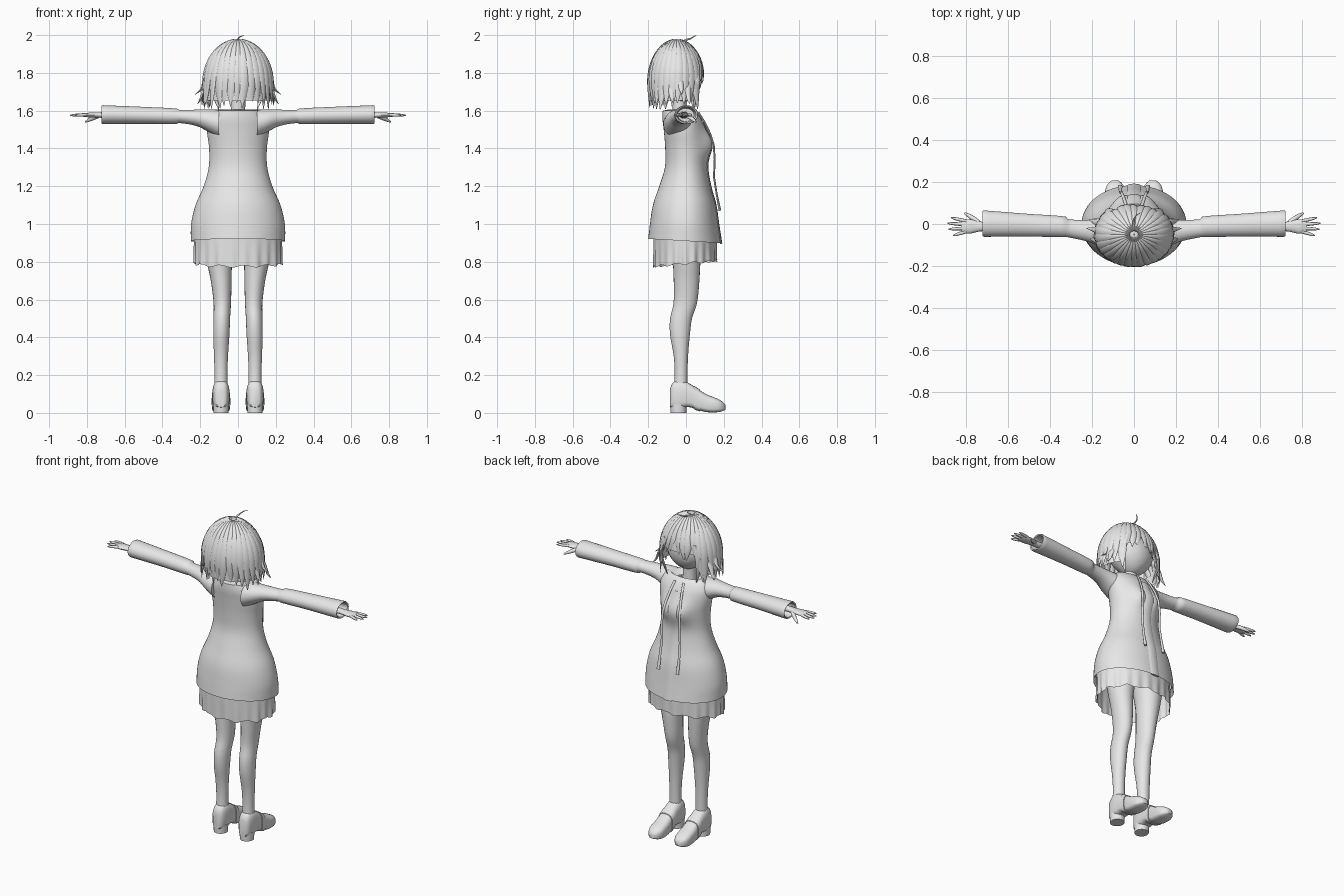
import bpy, bmesh, random
from math import sin, cos, pi, sqrt, exp, radians
from mathutils import Vector

random.seed(4)
if "Cube" in bpy.data.objects:
    bpy.data.objects.remove(bpy.data.objects["Cube"])

grey = bpy.data.materials.new("plain_grey")
grey.use_nodes = True
grey.diffuse_color = (0.8, 0.8, 0.8, 1)
grey.node_tree.nodes["Principled BSDF"].inputs["Base Color"].default_value = grey.diffuse_color


def finish(name, bm, mirror=False, angle=50):
    """Turn a bmesh into a smooth shaded object, optionally mirrored in x."""
    bmesh.ops.recalc_face_normals(bm, faces=bm.faces)
    mesh = bpy.data.meshes.new(name)
    bm.to_mesh(mesh)
    bm.free()
    mesh.materials.append(grey)
    for poly in mesh.polygons:
        poly.use_smooth = True
    mesh.set_sharp_from_angle(angle=radians(angle))
    obj = bpy.data.objects.new(name, mesh)
    bpy.context.scene.collection.objects.link(obj)
    if mirror:
        mod = obj.modifiers.new("mirror", 'MIRROR')
        mod.use_mirror_merge = False
    return obj


def add_loft(bm, rings, caps=True):
    loops = [[bm.verts.new(p) for p in ring] for ring in rings]
    n = len(loops[0])
    for a, b in zip(loops, loops[1:]):
        for i in range(n):
            j = (i + 1) % n
            bm.faces.new((a[i], a[j], b[j], b[i]))
    if caps:
        bm.faces.new(loops[0])
        bm.faces.new(loops[-1])


def add_tube(bm, path, sizes, up, sides=8):
    """Elliptic tube along a path; sizes are (half width, half height), up gives the height side."""
    path = [Vector(p) for p in path]
    rings = []
    for i, p in enumerate(path):
        tangent = path[min(i + 1, len(path) - 1)] - path[max(i - 1, 0)]
        side = tangent.cross(up(p)).normalized()
        high = side.cross(tangent).normalized()
        w, h = sizes[i]
        rings.append([p + side * w * cos(k * 2 * pi / sides) + high * h * sin(k * 2 * pi / sides)
                      for k in range(sides)])
    add_loft(bm, rings)


def interp(keys, x):
    """Smooth interpolation through rows of (position, values...)."""
    i = 0
    while i < len(keys) - 2 and x > keys[i + 1][0]:
        i += 1
    a, b = keys[i], keys[i + 1]
    prev, nxt = keys[max(i - 1, 0)], keys[min(i + 2, len(keys) - 1)]
    span = b[0] - a[0]
    t = (x - a[0]) / span
    out = []
    for c in range(1, len(a)):
        m0 = (b[c] - prev[c]) / (b[0] - prev[0]) * span
        m1 = (nxt[c] - a[c]) / (nxt[0] - a[0]) * span
        out.append((2*t**3 - 3*t*t + 1) * a[c] + (t**3 - 2*t*t + t) * m0
                   + (3*t*t - 2*t**3) * b[c] + (t**3 - t*t) * m1)
    return out


def steps(a, b, n):
    return [a + (b - a) * i / n for i in range(n + 1)]


def angles(n):
    return [2 * pi * i / n for i in range(n)]


def skyward(p):
    return Vector((0, 0, 1))


def forward(p):
    return Vector((0, 1, 0))


# Jacket body: rows of height, half width, back depth, front depth
BODY = [(.91, .25, .2, .185), (1, .248, .19, .17), (1.1, .225, .175, .155), (1.2, .182, .142, .128),
        (1.3, .155, .112, .112), (1.4, .153, .11, .115), (1.5, .165, .118, .1),
        (1.56, .16, .125, .08), (1.6, .13, .123, .05)]


def bust(x, z):
    return .035 * exp(-((abs(x) - .06) / .05) ** 2 - ((z - 1.43) / .065) ** 2)


def body_ring(z, scale=1, lift=0):
    hx, back, front = interp(BODY, z)
    ring = []
    for a in angles(64):
        x, s = hx * cos(a), sin(a)
        y = s * (front if s > 0 else back) + (bust(x, z) * s if s > 0 else 0)
        tilt = .012 * s * max(0, (1.1 - z) / .2)
        ring.append(Vector((x * scale, y * scale, z + lift - tilt)))
    return ring


def front_y(x, z):
    hx, back, front = interp(BODY, z)
    s = sqrt(max(0, 1 - (x / hx) ** 2))
    return s * (front + bust(x, z))


bm = bmesh.new()
rings = [body_ring(.91, .93, .03)] + [body_ring(z) for z in steps(.91, 1.6, 34)]
rings += [body_ring(1.6, .75, .006), body_ring(1.6, .5, -.02)]
add_loft(bm, rings, caps=False)
finish("jacket_body", bm)

# Front placket and hanging drawstrings
bm = bmesh.new()
heights = steps(1.54, .905, 24)
add_tube(bm, [(0, front_y(.03, z) + .002, z - .01 * max(0, (1.1 - z) / .2)) for z in heights],
         [(.03, .006)] * 25, forward)
finish("front_placket", bm)
bm = bmesh.new()
cord = [(x, front_y(x, z) + .01, z) for x, z in ((.03, 1.59), (.04, 1.54), (.05, 1.48), (.058, 1.42))]
cord += [(.062, .152, 1.34), (.062, .148, 1.25), (.065, .162, 1.16), (.066, .18, 1.07)]
add_tube(bm, cord, [(.008, .005)] * 7 + [(.011, .007)], forward)
finish("drawstring", bm, True)

# Pleated skirt, open below
bm = bmesh.new()
rings = []
for t in steps(0, 1, 6):
    ring = []
    for a in angles(132):
        f = 1 + t * (.022 * cos(22 * a) + .012 * sin(9 * a))
        drop = .17 - .015 * sin(a) + .006 * cos(11 * a)
        ring.append((.232 * f * cos(a), -.005 + .168 * f * sin(a), .96 - t * drop))
    rings.append(ring)
add_loft(bm, rings, caps=False)
finish("pleated_skirt", bm, angle=80)

# Sleeves, hollow at the cuff: rows of x, centre z, half z, centre y, half y
SLEEVE = [(.1, 1.53, .075, -.04, .08), (.16, 1.548, .058, -.04, .068), (.22, 1.562, .043, -.032, .052),
          (.315, 1.57, .035, -.02, .043), (.325, 1.57, .041, -.014, .049),
          (.5, 1.575, .045, -.006, .054), (.72, 1.579, .05, .002, .063)]


def sleeve_ring(x, scale=1):
    cz, hz, cy, hy = interp(SLEEVE, x)
    return [(x, cy + hy * scale * cos(a), cz + hz * scale * sin(a)) for a in angles(28)]


bm = bmesh.new()
rings = [sleeve_ring(x) for x in steps(.1, .315, 12) + steps(.325, .715, 16)]
rings += [sleeve_ring(.722, .95), sleeve_ring(.718, .82), sleeve_ring(.64, .72)]
add_loft(bm, rings)
finish("sleeve", bm, True)

# Hands: palm, four fingers and a thumb
bm = bmesh.new()
palm = [(.62, .022, .02), (.7, .02, .017), (.74, .024, .014), (.78, .034, .013), (.815, .033, .011), (.825, .028, .006)]
add_tube(bm, [(x, -.012, 1.577) for x, w, h in palm], [(w, h) for x, w, h in palm], skyward, 14)
for root, tip, reach in ((.014, .03, .872), (-.003, .004, .889), (-.02, -.025, .884), (-.036, -.055, .862)):
    pts = [(x, root + (tip - root) * t, 1.579 - .004 * t)
           for t, x in zip(steps(0, 1, 4), steps(.8, reach, 4))]
    add_tube(bm, pts, [(r, r) for r in (.008, .0085, .008, .007, .003)], skyward)
thumb = [(.74, .005, 1.572), (.765, .025, 1.562), (.79, .042, 1.55), (.808, .052, 1.54)]
add_tube(bm, thumb, [(r, r) for r in (.012, .012, .009, .004)], skyward)
finish("hand", bm, True)

# Legs: rows of height, centre x, half x, centre y, half y
LEG = [(.1, .09, .036, -.03, .038), (.2, .09, .034, -.026, .034), (.3, .09, .037, -.027, .038),
       (.42, .088, .043, -.032, .053), (.5, .086, .044, -.026, .058), (.58, .083, .046, -.004, .062),
       (.7, .089, .055, .003, .068), (.8, .098, .067, .003, .074), (.96, .1, .09, 0, .1)]
bm = bmesh.new()
rings = []
for z in steps(.1, .96, 32):
    cx, hx, cy, hy = interp(LEG, z)
    rings.append([(cx + hx * cos(a), cy + hy * sin(a), z) for a in angles(24)])
add_loft(bm, rings)
finish("leg", bm, True)

# Shoes: rows of y, half width, bottom, top
SHOE = [(-.084, .024, .03, .13), (-.07, .036, .026, .16), (-.03, .044, .026, .175), (.02, .045, .03, .155),
        (.06, .045, .016, .128), (.11, .048, .004, .098), (.16, .047, .003, .078),
        (.19, .036, .008, .062), (.208, .016, .016, .045)]


def shoe_ring(y, grow=0):
    w, low, high = interp(SHOE, y)
    mid, half = (low + high) / 2, (high - low) / 2 + grow
    ring = []
    for a in angles(24):
        c, s = cos(a), sin(a)
        power = .75 if s > 0 else .4
        ring.append((.09 + (w + grow) * (1 if c > 0 else -1) * abs(c) ** .7, y,
                     mid + half * (1 if s > 0 else -1) * abs(s) ** power))
    return ring


bm = bmesh.new()
add_loft(bm, [shoe_ring(y) for y in steps(-.084, .208, 26)])
finish("shoe", bm, True)
bm = bmesh.new()
add_loft(bm, [shoe_ring(y, .004) for y in (.045, .055, .065, .075)])
finish("shoe_strap", bm, True)
bm = bmesh.new()
add_loft(bm, [[(.09 + r * cos(a), -.04 + 1.05 * r * sin(a), z) for a in angles(24)]
              for z, r in ((0, .04), (.03, .041), (.05, .042))])
finish("shoe_heel", bm, True)

# Head and neck
bm = bmesh.new()
bmesh.ops.create_uvsphere(bm, u_segments=32, v_segments=20, radius=1)
for v in bm.verts:
    narrow = 1 - .3 * max(0, -v.co.z) ** 2
    v.co = Vector((v.co.x * .133 * narrow, -.03 + v.co.y * .115 * (narrow if v.co.y < 0 else 1), 1.772 + v.co.z * .13))
finish("head", bm)
bm = bmesh.new()
add_tube(bm, [(0, -.035, z) for z in (1.54, 1.6, 1.7)], [(.045, .042), (.038, .036), (.04, .04)], forward, 20)
finish("neck", bm)

# Eyes as thin curved plates, and a small mouth
for name, x, z, w, h in (("eye", .052, 1.755, .021, .025), ("mouth", 0, 1.69, .018, .008)):
    bm = bmesh.new()
    bmesh.ops.create_circle(bm, cap_ends=True, cap_tris=True, segments=20, radius=1)
    for v in bm.verts:
        px, pz = x + v.co.x * w, z + v.co.y * h
        d = (pz - 1.772) / .13
        nar = 1 - .3 * max(0, -d) ** 2
        v.co = Vector((px, -.027 + .115 * sqrt(max(0, 1 - d * d - (px / .133 / nar) ** 2)), pz))
    finish(name, bm, x > 0)


# Hair: an inner cap and overlapping locks falling from the crown
def hair_point(a, theta, scale=1):
    f = sin(min(theta, pi / 2)) * scale
    z = 1.735 + .235 * cos(theta) * scale if theta < pi / 2 else 1.735 - (theta - pi / 2) * .235
    return Vector((.182 * f * cos(a), -.05 + .148 * f * sin(a), z))


def fall(a):
    """How far down the hair reaches in a direction: short over the face, long elsewhere."""
    return 1.42 if sin(a) > .7 else 1.98


def outward(p):
    return p - Vector((0, -.05, min(p.z, 1.735)))


bm = bmesh.new()
add_loft(bm, [[hair_point(a, .02 + t * (fall(a) - .08), .97) for a in angles(64)] for t in steps(0, 1, 16)], False)
finish("hair_cap", bm, angle=80)

bm = bmesh.new()
count = 30
for i in range(count):
    a = 2 * pi * (i + .5) / count
    end = fall(a) + random.uniform(-.05, .14)
    sway = random.uniform(-.1, .1)
    path, sizes = [], []
    for t in steps(0, 1, 14):
        theta = .12 + t * (end - .12)
        flare = 1 + .06 * max(0, t - .75) * (4 if abs(cos(a)) > .6 else -2)
        p = hair_point(a + sway * t ** 3, theta)
        path.append(Vector((p.x * flare, (p.y + .05) * flare - .05, p.z)))
        taper = max(.04, 1 - t ** 5)
        sizes.append((.031 * sin(min(theta, pi / 2)) * taper + .001, .011 * taper))
    add_tube(bm, path, sizes, outward)
finish("hair_locks", bm)

# Flicked side tips, locks framing the face, and the loose strand on top
bm = bmesh.new()
for y, z, reach in ((-.08, 1.7, .21), (-.03, 1.74, .228), (.01, 1.69, .215)):
    pts = [(.15, y, z + .07), (.178, y, z + .02), (.195, y + .005, z - .03), (reach, y + .01, z - .055)]
    add_tube(bm, pts, [(.016, .008), (.017, .008), (.011, .006), (.001, .001)], outward)
pts = [(.1, .06, 1.84), (.128, .062, 1.76), (.126, .055, 1.69), (.112, .045, 1.64), (.1, .04, 1.6)]
add_tube(bm, pts, [(.014, .008), (.018, .009), (.016, .008), (.01, .006), (.001, .001)], outward)
finish("side_tips", bm, True)
bm = bmesh.new()
pts = [(0, -.03, 1.96), (-.004, .0, 1.975), (0, .025, 1.982), (.012, .042, 1.992), (.032, .055, 1.999)]
add_tube(bm, pts, [(r, r) for r in (.006, .005, .004, .003, .001)], skyward)
finish("top_strand", bm)
